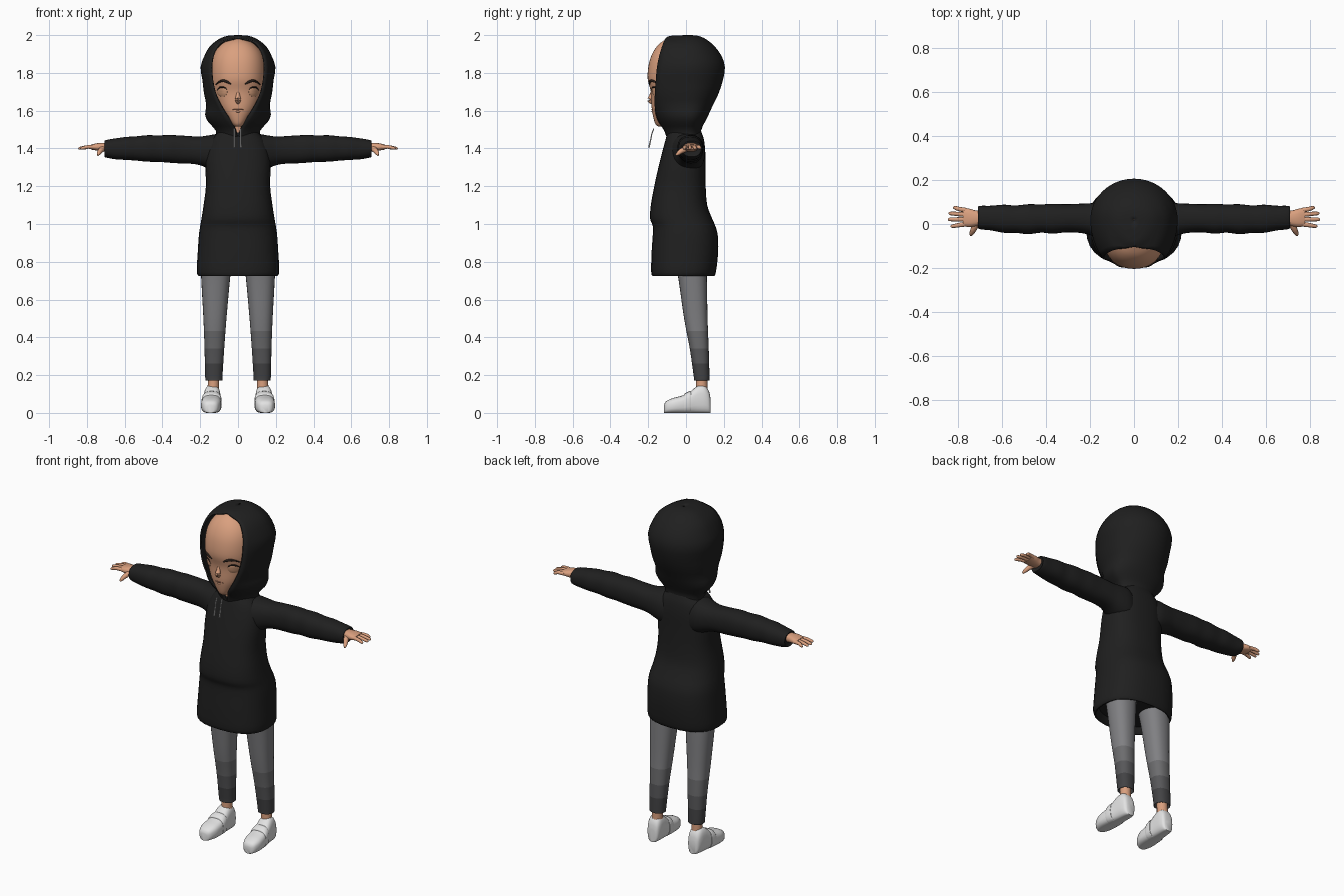
import bpy, bmesh, math
from mathutils import Vector


def material(name, r, g, b):
    m = bpy.data.materials.new(name)
    m.diffuse_color = (r, g, b, 1)
    return m


BLACK = material("black cloth", 0.014, 0.014, 0.014)
SKIN = material("skin", 0.70, 0.35, 0.21)
EYE = material("eye tan", 0.60, 0.31, 0.18)
LIP = material("lip brown", 0.36, 0.15, 0.09)
BROW = material("brow dark", 0.02, 0.013, 0.01)
GREYS = [material("trouser grey", 0.215, 0.215, 0.225), material("trouser mid grey", 0.15, 0.15, 0.155),
         material("trouser deep grey", 0.095, 0.095, 0.10), material("trouser dark grey", 0.055, 0.055, 0.058)]
WHITE = material("shoe white", 0.76, 0.76, 0.76)


def refine(rows, k=3):
    """Smoothly interpolate a table of section rows (Catmull-Rom)."""
    out = []
    for i in range(len(rows) - 1):
        a, b, c, d = rows[max(i - 1, 0)], rows[i], rows[i + 1], rows[min(i + 2, len(rows) - 1)]
        for s in range(k):
            t = s / k
            out.append([0.5 * (2 * q + (r - p) * t + (2 * p - 5 * q + 4 * r - u) * t * t
                               + (3 * q - p - 3 * r + u) * t ** 3)
                        for p, q, r, u in zip(a, b, c, d)])
    return out + [list(rows[-1])]


def oval(ra, rb, e=2.0, n=28):
    """Superellipse points in 2D."""
    pts = []
    for i in range(n):
        c, s = math.cos(2 * math.pi * i / n), math.sin(2 * math.pi * i / n)
        pts.append((ra * math.copysign(abs(c) ** (2 / e), c), rb * math.copysign(abs(s) ** (2 / e), s)))
    return pts


def loft(name, rings, mat, closed=True, mirror=False):
    """Skin a list of point rings, with end caps when closed."""
    bm = bmesh.new()
    vs = [[bm.verts.new(p) for p in r] for r in rings]
    n = len(rings[0])
    for a, b in zip(vs, vs[1:]):
        for j in range(n if closed else n - 1):
            k = (j + 1) % n
            bm.faces.new((a[j], a[k], b[k], b[j]))
    if closed:
        bm.faces.new(vs[0])
        bm.faces.new(vs[-1])
        bmesh.ops.recalc_face_normals(bm, faces=bm.faces)
    else:
        bmesh.ops.remove_doubles(bm, verts=bm.verts, dist=0.0006)
    me = bpy.data.meshes.new(name)
    bm.to_mesh(me)
    bm.free()
    me.materials.append(mat)
    ob = bpy.data.objects.new(name, me)
    bpy.context.collection.objects.link(ob)
    if mirror:
        ob.modifiers.new("mirror", 'MIRROR').use_mirror_merge = False
    return ob


def tube(name, path, radii, mat, mirror=True, n=10):
    """Round tapered tube through a few points."""
    rows = refine([tuple(p) + (r,) for p, r in zip(path, radii)])
    rings = []
    for i, row in enumerate(rows):
        d = Vector(rows[min(i + 1, len(rows) - 1)][:3]) - Vector(rows[max(i - 1, 0)][:3])
        q = d.to_track_quat('Z', 'Y')
        rings.append([Vector(row[:3]) + q @ Vector((x, y, 0)) for x, y in oval(row[3], row[3], 2, n)])
    return loft(name, rings, mat, mirror=mirror)


def column(rows, e, n=28):
    """Horizontal rings from rows (z, half width, front y, back y)."""
    return [[(x, (f + b) / 2 + y, z) for x, y in oval(rx, (b - f) / 2, e, n)] for z, rx, f, b in rows]


# hoodie body, with recessed hem and blouson fold at the waist
loft("hoodie_body", column(refine([
    (0.76, 0.19, -0.15, 0.13), (0.725, 0.203, -0.172, 0.145), (0.745, 0.218, -0.184, 0.158),
    (0.85, 0.213, -0.182, 0.170), (0.94, 0.207, -0.176, 0.168), (0.99, 0.200, -0.176, 0.155),
    (1.03, 0.193, -0.190, 0.138), (1.10, 0.182, -0.186, 0.112), (1.20, 0.170, -0.168, 0.104),
    (1.30, 0.172, -0.146, 0.102), (1.38, 0.166, -0.126, 0.102), (1.44, 0.145, -0.110, 0.096),
    (1.475, 0.115, -0.100, 0.086), (1.51, 0.08, -0.085, 0.072)]), 2.5), BLACK)

# hood: open shell; rows (z, half width, front edge y, back y, half opening)
hood = refine([
    (1.45, 0.115, -0.100, 0.086, 0.0), (1.495, 0.118, -0.116, 0.080, 0.012),
    (1.54, 0.158, -0.146, 0.100, 0.034), (1.58, 0.174, -0.160, 0.120, 0.062),
    (1.63, 0.168, -0.166, 0.143, 0.094), (1.69, 0.180, -0.165, 0.172, 0.122),
    (1.76, 0.188, -0.160, 0.195, 0.138), (1.83, 0.198, -0.154, 0.206, 0.142),
    (1.89, 0.178, -0.142, 0.188, 0.135), (1.94, 0.150, -0.127, 0.152, 0.112),
    (1.97, 0.115, -0.115, 0.118, 0.078), (1.987, 0.085, -0.104, 0.090, 0.0),
    (1.997, 0.05, -0.075, 0.060, 0.0), (2.0, 0.002, 0.018, 0.022, 0.0)], 2)
rings = []
for z, rx, yf, yb, w in hood:
    rx, cy = max(rx, 0.001), 0.02
    t0 = math.asin(min(max(w, 0) / rx, 0.93))
    ring = []
    for i in range(37):
        t = t0 + (2 * math.pi - 2 * t0) * i / 36
        c = math.cos(t)
        ry = (cy - yf) / math.cos(t0) if c > 0 else yb - cy
        ring.append((rx * math.sin(t), cy - ry * c, z))
    rings.append(ring)
shell = loft("hood", rings, BLACK, closed=False)
sol = shell.modifiers.new("cloth", 'SOLIDIFY')
sol.thickness, sol.offset = 0.008, -1

# head and neck
HEAD_E = 2.25
head = refine([
    (1.515, 0.015, -0.145, -0.09), (1.53, 0.036, -0.162, -0.04), (1.57, 0.072, -0.174, 0.03),
    (1.62, 0.107, -0.182, 0.08), (1.70, 0.135, -0.186, 0.11), (1.77, 0.145, -0.203, 0.13),
    (1.85, 0.143, -0.196, 0.13), (1.91, 0.123, -0.174, 0.10), (1.955, 0.084, -0.140, 0.06),
    (1.984, 0.03, -0.095, 0.00)], 4)
loft("head", column(head, HEAD_E, 48), SKIN)
tube("neck", [(0, -0.045, 1.42), (0, -0.045, 1.48), (0, -0.06, 1.57)], [0.05, 0.05, 0.05], SKIN, False, 20)


def on_face(x, z, out=0.0):
    """Point on the front of the head."""
    for a, b in zip(head, head[1:]):
        if a[0] <= z <= b[0]:
            t = (z - a[0]) / (b[0] - a[0])
            _, rx, f, k = [p + (q - p) * t for p, q in zip(a, b)]
    return (x, (f + k) / 2 - (k - f) / 2 * max(0, 1 - abs(x / rx) ** HEAD_E) ** (1 / HEAD_E) - out, z)


# facial features
tube("nose", [(0, -0.181, 1.70), (0, -0.184, 1.675), (0, -0.190, 1.656), (0, -0.176, 1.64)],
     [0.006, 0.012, 0.015, 0.008], SKIN, False, 16)
tube("mouth", [on_face(x, 1.606) for x in (-0.03, -0.01, 0.01, 0.03)], [0.001, 0.003, 0.003, 0.001], LIP, False)
tube("lower_lip", [on_face(x, 1.596, -0.003) for x in (-0.018, 0, 0.018)], [0.002, 0.006, 0.002], SKIN, False)
tube("brows", [on_face(x, z) for x, z in ((0.038, 1.740), (0.062, 1.755), (0.09, 1.757), (0.117, 1.738))],
     [0.004, 0.007, 0.006, 0.002], BROW)
# eyes follow the curve of the face, with a dark upper lash line
loft("eyes", [[on_face(0.084 + x, 1.699 + z, out) for x, z in oval(r * 1.08, r, 2, 24)]
              for r, out in ((0.026, -0.006), (0.025, 0.003), (0.018, 0.006), (0.008, 0.008), (0.001, 0.008))],
     EYE, mirror=True)
tube("lashes", [on_face(0.084 + 0.028 * math.cos(a), 1.699 + 0.026 * math.sin(a), 0.003)
                for a in (0.35, 1.0, 1.6, 2.2, 2.8)], [0.002, 0.004, 0.004, 0.003, 0.001], BROW)

# hood drawstrings
for x in (-0.02, 0.015):
    tube("drawstring", [(x, -0.170, 1.505), (x, -0.180, 1.48), (x, -0.186, 1.45), (x, -0.196, 1.405)],
         [0.0035, 0.0035, 0.0035, 0.005], WHITE, False, 6)

# sleeves: rows (x, centre y, centre z, half depth, half height)
loft("sleeves", [[(x, cy + a, cz + b) for a, b in oval(ry, rz, 2.3)] for x, cy, cz, ry, rz in refine([
    (0.03, 0.0, 1.35, 0.075, 0.09), (0.10, 0.006, 1.372, 0.092, 0.102), (0.15, 0.014, 1.380, 0.085, 0.090),
    (0.20, 0.022, 1.387, 0.072, 0.076), (0.25, 0.026, 1.392, 0.066, 0.073),
    (0.31, 0.026, 1.395, 0.064, 0.074), (0.37, 0.024, 1.398, 0.068, 0.073), (0.42, 0.025, 1.399, 0.064, 0.070),
    (0.48, 0.022, 1.400, 0.068, 0.070), (0.54, 0.022, 1.400, 0.062, 0.064), (0.59, 0.024, 1.400, 0.064, 0.061),
    (0.65, 0.027, 1.398, 0.056, 0.055), (0.69, 0.029, 1.398, 0.054, 0.048), (0.708, 0.030, 1.398, 0.050, 0.042),
    (0.703, 0.030, 1.398, 0.040, 0.034)])], BLACK, mirror=True)

# hands
loft("palms", [[(x, cy + a, cz + b) for a, b in oval(ry, rz, 2.5, 16)] for x, cy, cz, ry, rz in refine([
    (0.68, 0.028, 1.405, 0.030, 0.024), (0.72, 0.026, 1.407, 0.036, 0.023), (0.75, 0.028, 1.408, 0.042, 0.019),
    (0.778, 0.031, 1.407, 0.040, 0.013)])], SKIN, mirror=True)
for y, spread, tip in ((0.0, -0.010, 0.833), (0.021, 0.000, 0.845), (0.042, 0.006, 0.842), (0.062, 0.012, 0.822)):
    tube("finger", [(0.76, y, 1.407), (0.795, y + spread / 2, 1.408), (tip - 0.008, y + spread, 1.401),
                    (tip, y + spread, 1.399)], [0.011, 0.010, 0.008, 0.003], SKIN)
tube("thumb", [(0.715, 0.005, 1.40), (0.728, -0.022, 1.388), (0.738, -0.042, 1.373), (0.742, -0.053, 1.364)],
     [0.016, 0.014, 0.010, 0.004], SKIN)

# trousers, darkening in bands toward the cuffs
legs = loft("trouser_legs", [[(cx + a, cy + b, z) for a, b in oval(rx, ry, 2.3)] for z, cx, cy, rx, ry in refine([
    (0.20, 0.127, 0.083, 0.032, 0.032), (0.172, 0.127, 0.083, 0.043, 0.040), (0.20, 0.128, 0.082, 0.046, 0.042),
    (0.34, 0.125, 0.070, 0.052, 0.050), (0.50, 0.122, 0.052, 0.061, 0.062), (0.72, 0.118, 0.034, 0.077, 0.076),
    (0.82, 0.112, 0.02, 0.085, 0.085)], 8)], GREYS[0], mirror=True)
for m in GREYS[1:]:
    legs.data.materials.append(m)
for f in legs.data.polygons:
    f.material_index = sum(f.center.z < h for h in (0.43, 0.34, 0.26))
tube("ankles", [(0.132, 0.083, 0.09), (0.13, 0.083, 0.15), (0.128, 0.083, 0.22)], [0.032, 0.03, 0.03], SKIN, n=16)


# shoes: flat-bottomed sections along y (y, half width, height)
def shoe_sections(rows):
    return [[(0.14 - 0.05 * y + a, y, max(h / 2 + b * 1.06, 0)) for a, b in oval(w, h / 2, 2.8, 24)]
            for y, w, h in refine(rows)]


loft("shoes", shoe_sections([
    (-0.116, 0.018, 0.042), (-0.105, 0.037, 0.060), (-0.07, 0.051, 0.076), (-0.03, 0.053, 0.086),
    (0.01, 0.050, 0.100), (0.045, 0.046, 0.128), (0.07, 0.044, 0.142), (0.10, 0.041, 0.140),
    (0.122, 0.034, 0.110), (0.13, 0.022, 0.070)]), WHITE, mirror=True)
loft("shoe_straps", shoe_sections([
    (-0.012, 0.050, 0.088), (-0.008, 0.054, 0.099), (0.022, 0.052, 0.112), (0.026, 0.048, 0.104)]),
    WHITE, mirror=True)

# smooth shading, sharp edges kept
for ob in bpy.data.objects:
    ob.select_set(True)
    bpy.context.view_layer.objects.active = ob
bpy.ops.object.shade_smooth_by_angle(angle=math.radians(45))
